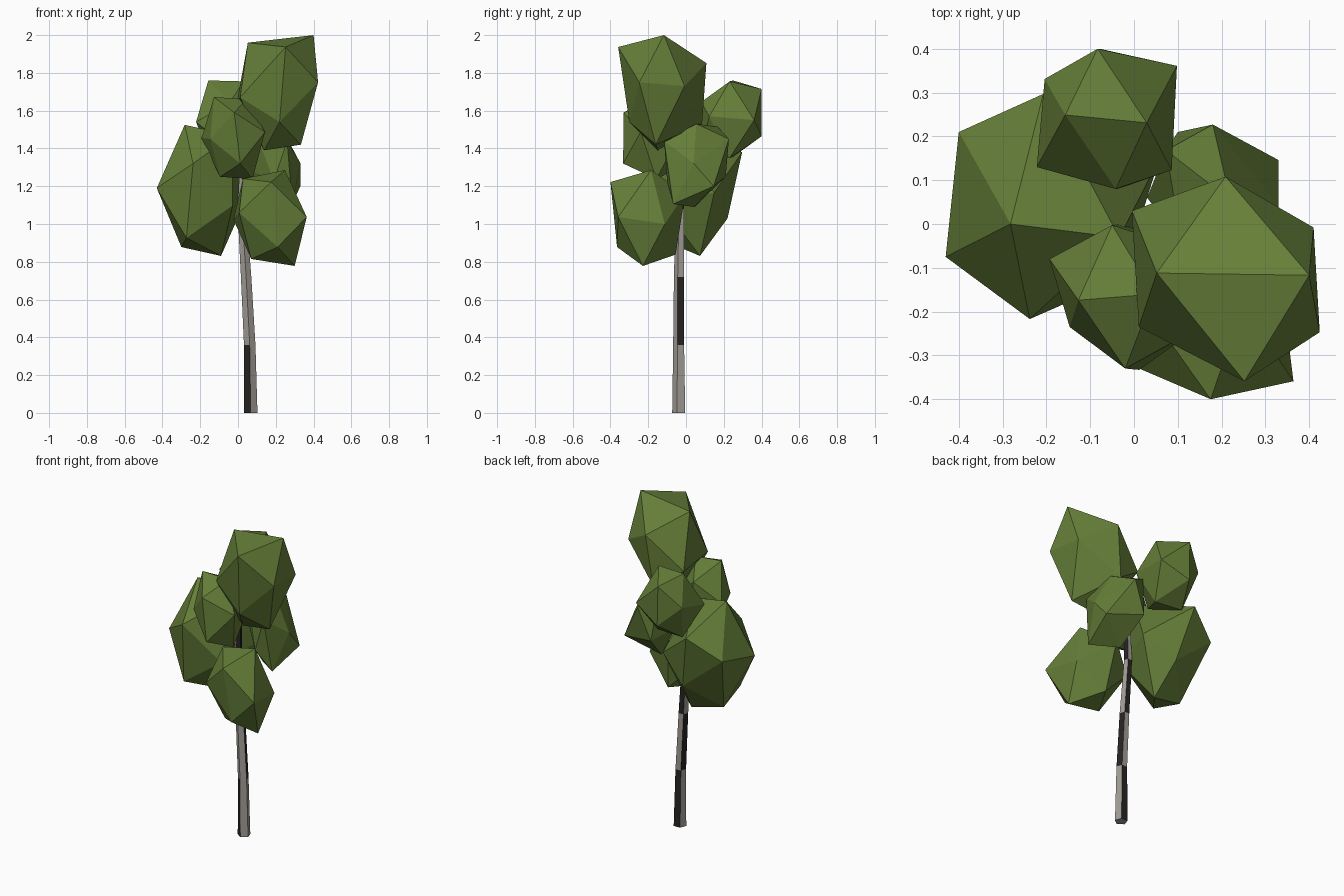
import bpy, bmesh, math
from mathutils import Vector, Matrix


def material(name, rgb):
    m = bpy.data.materials.new(name)
    m.diffuse_color = (*rgb, 1)
    return m


leaf = material("leaf_green", (0.13, 0.21, 0.04))
bark = material("bark_pale", (0.36, 0.34, 0.31))
patch = material("bark_dark", (0.02, 0.018, 0.017))


def finish(bm, name, mats):
    bmesh.ops.recalc_face_normals(bm, faces=bm.faces[:])
    me = bpy.data.meshes.new(name)
    bm.to_mesh(me)
    bm.free()
    for m in mats:
        me.materials.append(m)
    ob = bpy.data.objects.new(name, me)
    bpy.context.collection.objects.link(ob)
    return ob


def clump(name, centre, a, b, c, *pulls):
    """Stretched icosahedron; a, b, c are the corners of one face from the
    centre, and each pull drags the nearest corner to an irregular spot."""
    bm = bmesh.new()
    bmesh.ops.create_icosphere(bm, subdivisions=1, radius=1)
    bm.faces.ensure_lookup_table()
    src = Matrix([v.co for v in bm.faces[0].verts]).transposed()
    dst = Matrix([Vector(p) for p in (a, b, c)]).transposed()
    fit = dst @ src.inverted()
    for v in bm.verts:
        v.co = fit @ v.co + Vector(centre)
    free = list(bm.verts)
    for p in pulls:
        v = min(free, key=lambda u: (u.co - Vector(p)).length)
        v.co = p
        free.remove(v)
    finish(bm, name, [leaf])


# Leaf clumps
clump("top_leaves", (0.21, -0.118, 1.70),
      (0.15, 0.001, 0.30), (-0.13, 0.006, 0.26), (0.042, -0.241, 0.237),
      (0.40, -0.117, 2.0), (0.052, -0.112, 1.96), (0.209, 0.108, 1.852),
      (0.424, -0.247, 1.75), (0.011, -0.235, 1.67), (-0.005, 0.03, 1.65),
      (0.41, -0.008, 1.73), (0.22, -0.30, 1.54), (0.17, 0.085, 1.53),
      (0.138, -0.15, 1.39), (0.333, -0.16, 1.42))
clump("left_leaves", (-0.186, 0.037, 1.178),
      (-0.096, -0.037, 0.347), (-0.052, -0.254, 0.142), (-0.244, -0.112, 0.012),
      (-0.40, 0.21, 1.25), (-0.207, 0.297, 1.38), (-0.13, 0.22, 1.03),
      (-0.30, 0.05, 0.878))
clump("back_leaves", (-0.06, 0.24, 1.555),
      (-0.097, 0.009, 0.205), (0.089, -0.009, 0.20), (-0.023, 0.16, 0.16),
      (0.098, 0.361, 1.55), (-0.222, 0.13, 1.54), (-0.204, 0.331, 1.585),
      (0.086, 0.123, 1.57))
clump("front_leaves", (-0.025, -0.165, 1.455),
      (-0.102, -0.009, 0.217), (0.07, 0.005, 0.205), (0.005, -0.165, 0.135),
      (-0.147, -0.235, 1.45), (-0.193, -0.08, 1.455), (0.143, -0.24, 1.487),
      (0.012, -0.333, 1.32))
clump("low_leaves", (0.17, -0.22, 1.03),
      (0.079, 0.035, 0.255), (0.005, -0.165, 0.192), (0.194, -0.128, 0.007),
      (0.026, -0.19, 1.24), (0.21, -0.365, 0.878), (0.175, -0.40, 1.222),
      (0.364, -0.359, 1.037), (0.07, -0.23, 0.815), (0.30, -0.228, 0.778))
clump("right_leaves", (0.18, 0.05, 1.31),
      (0.04, 0.005, 0.22), (0.15, -0.01, 0.012), (0.03, 0.17, 0.13),
      (0.26, -0.116, 1.44), (0.33, 0.146, 1.2), (0.19, -0.10, 1.228),
      (0.10, 0.21, 1.25), (0.18, 0.227, 1.45))

# Leaning five-sided trunk with dark bark patches
rings = [(0.067, -0.035, 0, 0.038), (0.062, -0.036, 0.36, 0.032),
         (0.043, -0.035, 0.72, 0.029), (0.02, -0.03, 1.08, 0.024),
         (0.03, -0.03, 1.44, 0.015)]
dark = {(0, 4), (0, 2), (1, 1), (1, 3), (2, 2), (3, 0), (3, 1)}
bm = bmesh.new()
loops = []
for x, y, z, r in rings:
    angles = [math.radians(270 + 72 * k) for k in range(5)]
    loops.append([bm.verts.new((x + r * math.cos(t), y + r * math.sin(t), z))
                  for t in angles])
for i in range(len(rings) - 1):
    for k in range(5):
        n = (k + 1) % 5
        f = bm.faces.new((loops[i][k], loops[i][n], loops[i + 1][n], loops[i + 1][k]))
        f.material_index = int((i, k) in dark)
bm.faces.new(loops[0])
bm.faces.new(loops[-1])
finish(bm, "trunk", [bark, patch])
